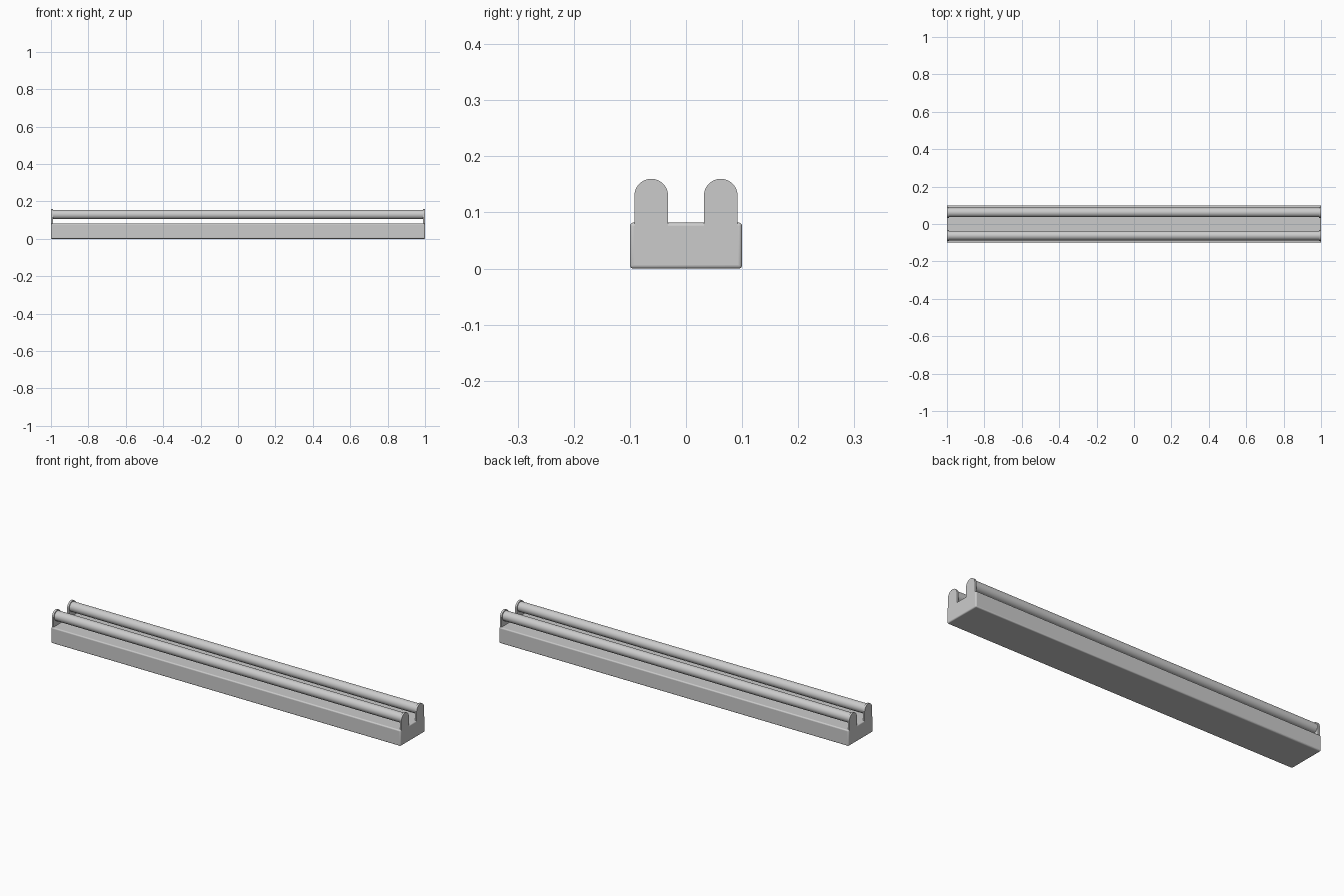
import bpy, bmesh, math
from mathutils import Matrix

if "Cube" in bpy.data.objects:
    bpy.data.objects.remove(bpy.data.objects["Cube"])

RAIL_Y, RAIL_Z = 0.062, 0.13
PLATE_R, TUBE_R, PLATE_T = 0.03, 0.025, 0.01


def add_object(name, bm, bevel=0.0, segments=4):
    bmesh.ops.recalc_face_normals(bm, faces=bm.faces[:])
    mesh = bpy.data.meshes.new(name)
    bm.to_mesh(mesh)
    bm.free()
    ob = bpy.data.objects.new(name, mesh)
    bpy.context.collection.objects.link(ob)
    if bevel:
        mod = ob.modifiers.new("Bevel", 'BEVEL')
        mod.width, mod.segments = bevel, segments
        mod.limit_method = 'ANGLE'
    bpy.ops.object.select_all(action='DESELECT')
    ob.select_set(True)
    bpy.context.view_layer.objects.active = ob
    bpy.ops.object.shade_smooth_by_angle(angle=math.radians(35))
    return ob


# Long base bar with softened edges
bm = bmesh.new()
bmesh.ops.create_cube(bm, size=1, matrix=Matrix.Translation((0, 0, 0.041)) @ Matrix.Diagonal((2, 0.2, 0.082, 1)))
add_object("base_bar", bm, 0.006)


def tube(name, y):
    bm = bmesh.new()
    bmesh.ops.create_cone(bm, cap_ends=True, segments=48, radius1=TUBE_R, radius2=TUBE_R, depth=2 - PLATE_T,
                          matrix=Matrix.Translation((0, y, RAIL_Z)) @ Matrix.Rotation(math.pi / 2, 4, 'Y'))
    add_object(name, bm)


def end_plate(name, x, y):
    # Upright plate with a half-round top
    arc = [(math.cos(a) * PLATE_R, RAIL_Z + math.sin(a) * PLATE_R)
           for a in (math.pi * i / 24 for i in range(25))]
    outline = arc + [(-PLATE_R, 0.07), (PLATE_R, 0.07)]
    bm = bmesh.new()
    face = bm.faces.new([bm.verts.new((x - PLATE_T / 2, y + py, pz)) for py, pz in outline])
    res = bmesh.ops.extrude_face_region(bm, geom=[face], use_keep_orig=True)
    verts = [v for v in res["geom"] if isinstance(v, bmesh.types.BMVert)]
    bmesh.ops.translate(bm, verts=verts, vec=(PLATE_T, 0, 0))
    add_object(name, bm)


# Two light tubes, each held between two end holders
for side, y in (("front", -RAIL_Y), ("back", RAIL_Y)):
    tube(side + "_tube", y)
    for end, sx in (("left", -1), ("right", 1)):
        end_plate(f"{side}_{end}_holder", sx * (1 - PLATE_T / 2), y)
